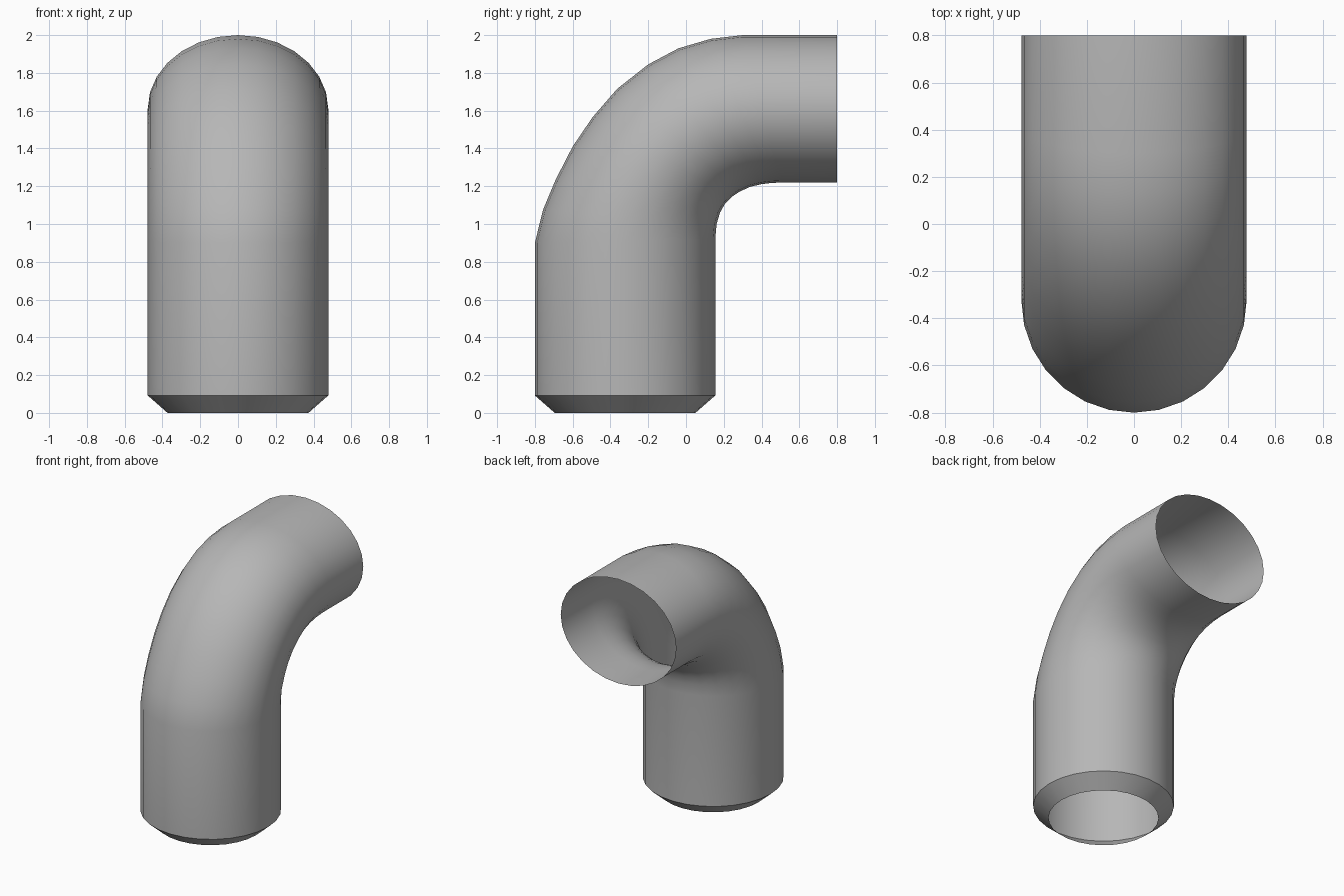
import bpy, bmesh, math
from mathutils import Vector

if "Cube" in bpy.data.objects:
    bpy.data.objects.remove(bpy.data.objects["Cube"])

SIDES = 28
RX = 0.478

# Each station: outer (y, z), inner (y, z), half width in x
stations = [
    ((-0.695, 0.0), (0.05, 0.0), 0.373),      # open foot of the chamfer
    ((-0.80, 0.092), (0.155, 0.092), RX),     # top of the chamfer
    ((-0.80, 0.90), (0.155, 0.92), RX),       # bend starts
    ((-0.757, 1.075), (0.162, 1.00), RX),
    ((-0.69, 1.235), (0.18, 1.06), RX),
    ((-0.60, 1.41), (0.205, 1.105), RX),
    ((-0.495, 1.565), (0.24, 1.142), RX),
    ((-0.365, 1.715), (0.285, 1.172), RX),
    ((-0.20, 1.845), (0.34, 1.197), RX),
    ((-0.04, 1.93), (0.40, 1.211), RX),
    ((0.13, 1.98), (0.45, 1.217), RX),
    ((0.30, 2.0), (0.51, 1.22), RX),          # bend ends
    ((0.80, 2.0), (0.80, 1.22), RX),          # open mouth
]

# Loft elliptical rings through the stations, open at both ends
bm = bmesh.new()
rings = []
for outer, inner, rx in stations:
    o, i = Vector((0, *outer)), Vector((0, *inner))
    mid, half = (o + i) / 2, (o - i) / 2
    ring = []
    for k in range(SIDES):
        a = 2 * math.pi * k / SIDES
        ring.append(bm.verts.new(mid + half * math.cos(a) + Vector((rx * math.sin(a), 0, 0))))
    rings.append(ring)
for r0, r1 in zip(rings, rings[1:]):
    for k in range(SIDES):
        n = (k + 1) % SIDES
        bm.faces.new((r0[k], r1[k], r1[n], r0[n]))

# Make normals face outward
bm.normal_update()
f = next(f for f in bm.faces if f.calc_center_median().y < -0.75)
if f.normal.y > 0:
    bmesh.ops.reverse_faces(bm, faces=bm.faces[:])

mesh = bpy.data.meshes.new("pipe_elbow")
bm.to_mesh(mesh)
bm.free()
pipe = bpy.data.objects.new("pipe_elbow", mesh)
bpy.context.collection.objects.link(pipe)

# Darker grey metal
mat = bpy.data.materials.new("dark_grey")
mat.diffuse_color = (0.47, 0.47, 0.47, 1)
mat.use_nodes = True
mat.node_tree.nodes["Principled BSDF"].inputs["Base Color"].default_value = mat.diffuse_color
mesh.materials.append(mat)

# Smooth body, sharp chamfer edge
bpy.context.view_layer.objects.active = pipe
pipe.select_set(True)
bpy.ops.object.shade_smooth_by_angle(angle=math.radians(30))
